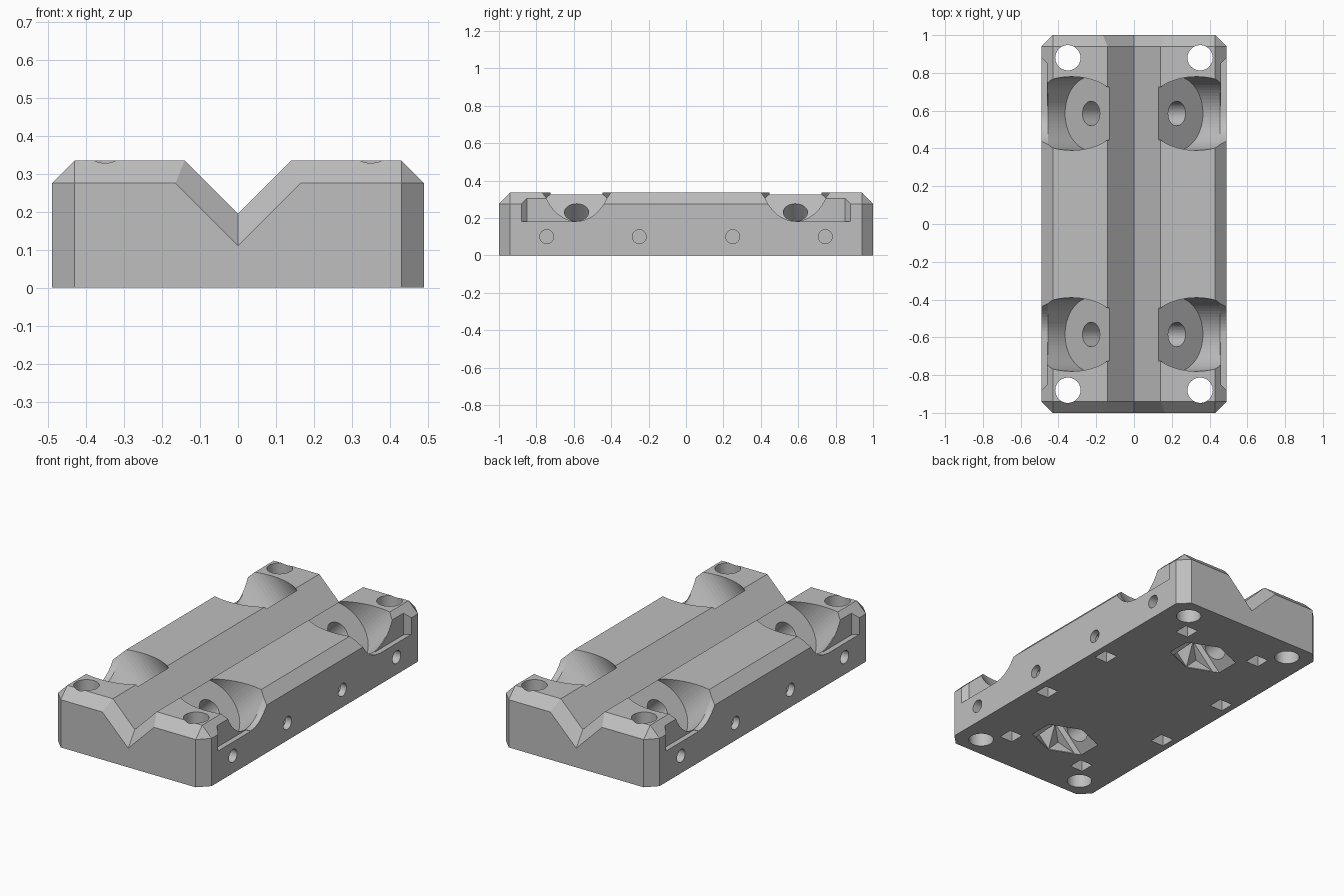
import bpy, bmesh, math
from mathutils import Matrix, Vector

if "Cube" in bpy.data.objects:
    bpy.data.objects.remove(bpy.data.objects["Cube"])

grey = bpy.data.materials.new("plain grey")
grey.diffuse_color = (0.52, 0.52, 0.52, 1)
grey.use_nodes = True
grey.node_tree.nodes["Principled BSDF"].inputs["Base Color"].default_value = grey.diffuse_color


def to_object(name, bm):
    bmesh.ops.recalc_face_normals(bm, faces=bm.faces)
    me = bpy.data.meshes.new(name)
    bm.to_mesh(me)
    bm.free()
    me.materials.append(grey)
    ob = bpy.data.objects.new(name, me)
    bpy.context.collection.objects.link(ob)
    return ob


def rod(r, z0, z1, matrix, segs=48):
    """Cylinder along local z from z0 to z1, placed by matrix."""
    bm = bmesh.new()
    bmesh.ops.create_cone(bm, cap_ends=True, segments=segs, radius1=r, radius2=r,
                          depth=z1 - z0,
                          matrix=matrix @ Matrix.Translation((0, 0, (z0 + z1) / 2)))
    return bm


def box(x0, x1, y0, y1, z0, z1):
    bm = bmesh.new()
    bmesh.ops.create_cube(bm, size=1)
    for v in bm.verts:
        v.co = Vector((x1 if v.co.x > 0 else x0, y1 if v.co.y > 0 else y0,
                       z1 if v.co.z > 0 else z0))
    return bm


def loft(sections):
    """Solid through a list of matching closed sections."""
    bm = bmesh.new()
    rings = [[bm.verts.new(p) for p in s] for s in sections]
    n = len(rings[0])
    for a, b in zip(rings, rings[1:]):
        for i in range(n):
            bm.faces.new((a[i], a[(i + 1) % n], b[(i + 1) % n], b[i]))
    bm.faces.new(rings[0])
    bm.faces.new(rings[-1])
    return bm


def cut(bm):
    cutter = to_object("cutter", bm)
    cutter.hide_render = True
    mod = body.modifiers.new("cut", 'BOOLEAN')
    mod.operation, mod.solver, mod.object = 'DIFFERENCE', 'EXACT', cutter
    bpy.context.view_layer.objects.active = body
    bpy.ops.object.modifier_apply(modifier=mod.name)
    bpy.data.objects.remove(cutter)


def cut_all_corners(make):
    for sx in (1, -1):
        for sy in (1, -1):
            bm = make()
            bmesh.ops.transform(bm, matrix=Matrix.Diagonal((sx, sy, 1, 1)), verts=bm.verts)
            cut(bm)


# block with every edge chamfered except those on the underside
bm = box(-0.49, 0.49, -1, 1, 0, 0.335)
edges = [e for e in bm.edges if any(v.co.z > 0.1 for v in e.verts)]
bmesh.ops.bevel(bm, geom=edges, offset=0.06, segments=1, affect='EDGES')
body = to_object("clamp_block", bm)

# V groove, flared at both ends
cut(loft([[(0, y, a), (0.5 - a, y, 0.5), (a - 0.5, y, 0.5)]
          for y, a in ((-1.06, 0.025), (-0.94, 0.195), (0.94, 0.195), (1.06, 0.025))]))

# tilted counterbores, bolt holes and hexagonal nut traps
tilt = Matrix.Translation((0.227, 0.585, 0.23)) @ Matrix.Rotation(math.radians(45), 4, 'Y')
cut_all_corners(lambda: rod(0.195, 0, 0.7, tilt, 64))
cut_all_corners(lambda: rod(0.065, -0.6, 0.1, tilt))
cut_all_corners(lambda: rod(0.14, -0.6, -0.225, tilt, 6))

# level mouth of each counterbore at the side wall
mouth = (Matrix.Translation((0.455, 0.585, 0.458)) @ Matrix.Diagonal((1, 1, math.sqrt(2), 1))
         @ Matrix.Rotation(math.radians(90), 4, 'Y'))
cut_all_corners(lambda: rod(0.195, 0, 0.2, mouth, 64))

# shallow side pockets with a slanted end
pocket = [(0.46, 0.585), (0.46, 0.85), (0.56, 0.95), (0.56, 0.585)]
cut_all_corners(lambda: loft([[(x, y, z) for x, y in pocket] for z in (0.18, 0.45)]))

# corner mounting holes
cut_all_corners(lambda: rod(0.067, -0.1, 0.5, Matrix.Translation((0.35, 0.88, 0))))

# side screw holes with square nut slots from below
for y, x in ((0.25, 0.41), (0.745, 0.25)):
    side = Matrix.Translation((0, y, 0.1)) @ Matrix.Rotation(math.radians(90), 4, 'Y')
    cut_all_corners(lambda: rod(0.037, x - 0.06, 0.6, side, 32))
    cut_all_corners(lambda: box(x - 0.042, x + 0.042, y - 0.043, y + 0.043, -0.1, 0.142))
